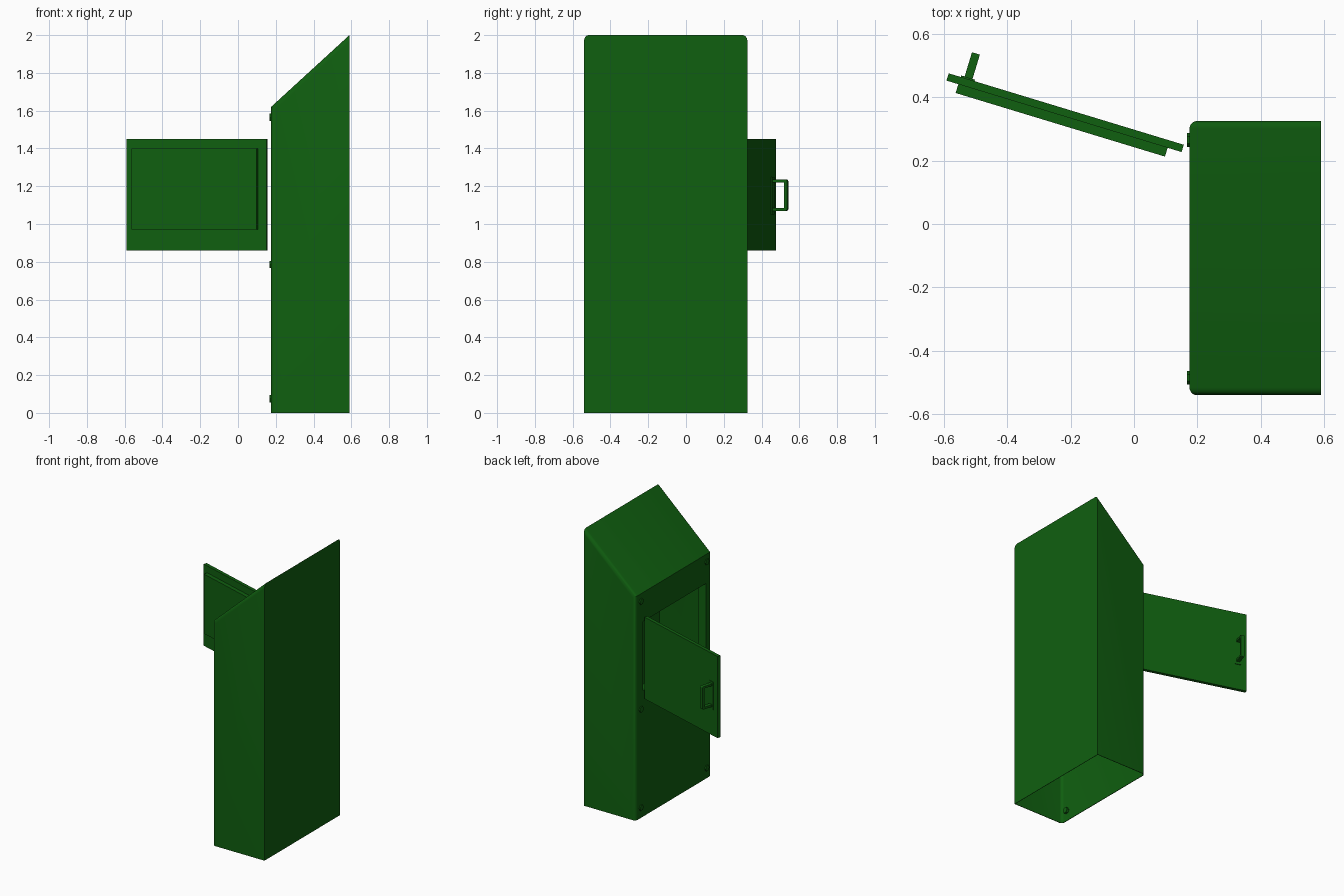
import bpy, bmesh, math
from mathutils import Matrix, Vector

if "Cube" in bpy.data.objects:
    bpy.data.objects.remove(bpy.data.objects["Cube"])

mat = bpy.data.materials.new("green_paint")
mat.diffuse_color = (0.005, 0.115, 0.005, 1)
mat.use_nodes = True
mat.node_tree.nodes["Principled BSDF"].inputs["Base Color"].default_value = mat.diffuse_color


def make(name, bm, matrix=None):
    bmesh.ops.recalc_face_normals(bm, faces=bm.faces)
    me = bpy.data.meshes.new(name)
    bm.to_mesh(me)
    bm.free()
    ob = bpy.data.objects.new(name, me)
    bpy.context.collection.objects.link(ob)
    me.materials.append(mat)
    if matrix:
        ob.matrix_world = matrix
    return ob


def box(name, lo, hi, matrix=None):
    lo, hi = Vector(lo), Vector(hi)
    bm = bmesh.new()
    bmesh.ops.create_cube(bm, size=1, matrix=Matrix.Translation((lo + hi) / 2)
                          @ Matrix.Diagonal((*(hi - lo), 1)))
    return make(name, bm, matrix)


X0, X1, Y0, Y1 = 0.175, 0.59, -0.54, 0.325

# Cabinet: wedge-topped prism, rounded front and slope side edges, open below
bm = bmesh.new()
prof = [(X0, 0), (X1, 0), (X1, 2.0), (X0, 1.62)]
face = bm.faces.new([bm.verts.new((x, Y0, z)) for x, z in prof])
ext = bmesh.ops.extrude_face_region(bm, geom=[face])["geom"]
bmesh.ops.translate(bm, vec=(0, Y1 - Y0, 0),
                    verts=[v for v in ext if isinstance(v, bmesh.types.BMVert)])


def rounded(e):
    a, b = e.verts[0].co, e.verts[1].co
    if abs(a.y - b.y) > 0.01:
        return False
    front = abs(a.x - X0) < 1e-4 and abs(b.x - X0) < 1e-4
    slope = a.z > 1.5 and b.z > 1.5
    return front or slope


bmesh.ops.bevel(bm, geom=[e for e in bm.edges if rounded(e)], offset=0.024,
                offset_type='OFFSET', segments=5, profile=0.5, affect='EDGES')
bmesh.ops.delete(bm, geom=[f for f in bm.faces
                           if all(v.co.z < 1e-4 for v in f.verts)], context='FACES')
body = make("cabinet_shell", bm)

# Door opening cut through the sheet wall
OY0, OY1, OZ0, OZ1 = -0.48, 0.24, 0.91, 1.41
cutter = box("opening_cutter", (0.1, OY0, OZ0), (0.3, OY1, OZ1))
cutter.hide_render = True
sol = body.modifiers.new("sheet", 'SOLIDIFY')
sol.thickness, sol.offset = 0.004, -1
cut = body.modifiers.new("opening", 'BOOLEAN')
cut.operation, cut.object, cut.solver = 'DIFFERENCE', cutter, 'EXACT'
bpy.context.view_layer.objects.active = body
body.select_set(True)
for m in ("sheet", "opening"):
    bpy.ops.object.modifier_apply(modifier=m)
bpy.data.objects.remove(cutter)
bpy.ops.object.shade_smooth_by_angle(angle=math.radians(30))

# Inner frame lining the opening
w, xa, xb = 0.025, X0 + 0.004, X0 + 0.06
for i, y in enumerate((OY0 - w, OY1)):
    box(f"opening_jamb_{i}", (xa, y, OZ0 - w), (xb, y + w, OZ1 + w))
for i, z in enumerate((OZ0 - w, OZ1)):
    box(f"opening_rail_{i}", (xa, OY0, z), (xb, OY1, z + w))

# Hexagonal bolts along both sides of the front
for y in (-0.485, 0.265):
    for z in (0.075, 0.785, 1.565):
        bm = bmesh.new()
        bmesh.ops.create_cone(bm, cap_ends=True, segments=6, radius1=0.022,
                              radius2=0.022, depth=0.03)
        make("bolt", bm, Matrix.Translation((X0 + 0.007, y, z))
             @ Matrix.Rotation(math.pi / 2, 4, 'Y'))

# Open door: local x runs from hinge to free edge, local y is the inner side
ang = math.pi - math.radians(16.9)
hinge = Matrix.Translation((0.157, 0.25, 0)) @ Matrix.Rotation(ang, 4, 'Z')
box("door_plate", (0, 0, 0.86), (0.775, 0.024, 1.45), hinge)
box("door_inner_panel", (0.046, 0.024, 0.97), (0.736, 0.053, 1.40), hinge)

# Handle on the outer side of the door
box("handle_backplate", (0.69, -0.005, 1.05), (0.735, 0, 1.25), hinge)
bm = bmesh.new()
outer = [(0, 1.07), (-0.085, 1.07), (-0.085, 1.235), (0, 1.235)]
t = 0.015
inner = [(0, 1.235 - t), (-0.085 + t, 1.235 - t), (-0.085 + t, 1.07 + t), (0, 1.07 + t)]
face = bm.faces.new([bm.verts.new((0.698, y, z)) for y, z in outer + inner])
ext = bmesh.ops.extrude_face_region(bm, geom=[face])["geom"]
bmesh.ops.translate(bm, vec=(0.026, 0, 0),
                    verts=[v for v in ext if isinstance(v, bmesh.types.BMVert)])
edges = [e for e in bm.edges if abs(e.verts[0].co.x - e.verts[1].co.x) > 0.01
         and e.verts[0].co.y < -0.08]
bmesh.ops.bevel(bm, geom=edges, offset=0.008, segments=3, profile=0.5, affect='EDGES')
make("door_handle", bm, hinge)
